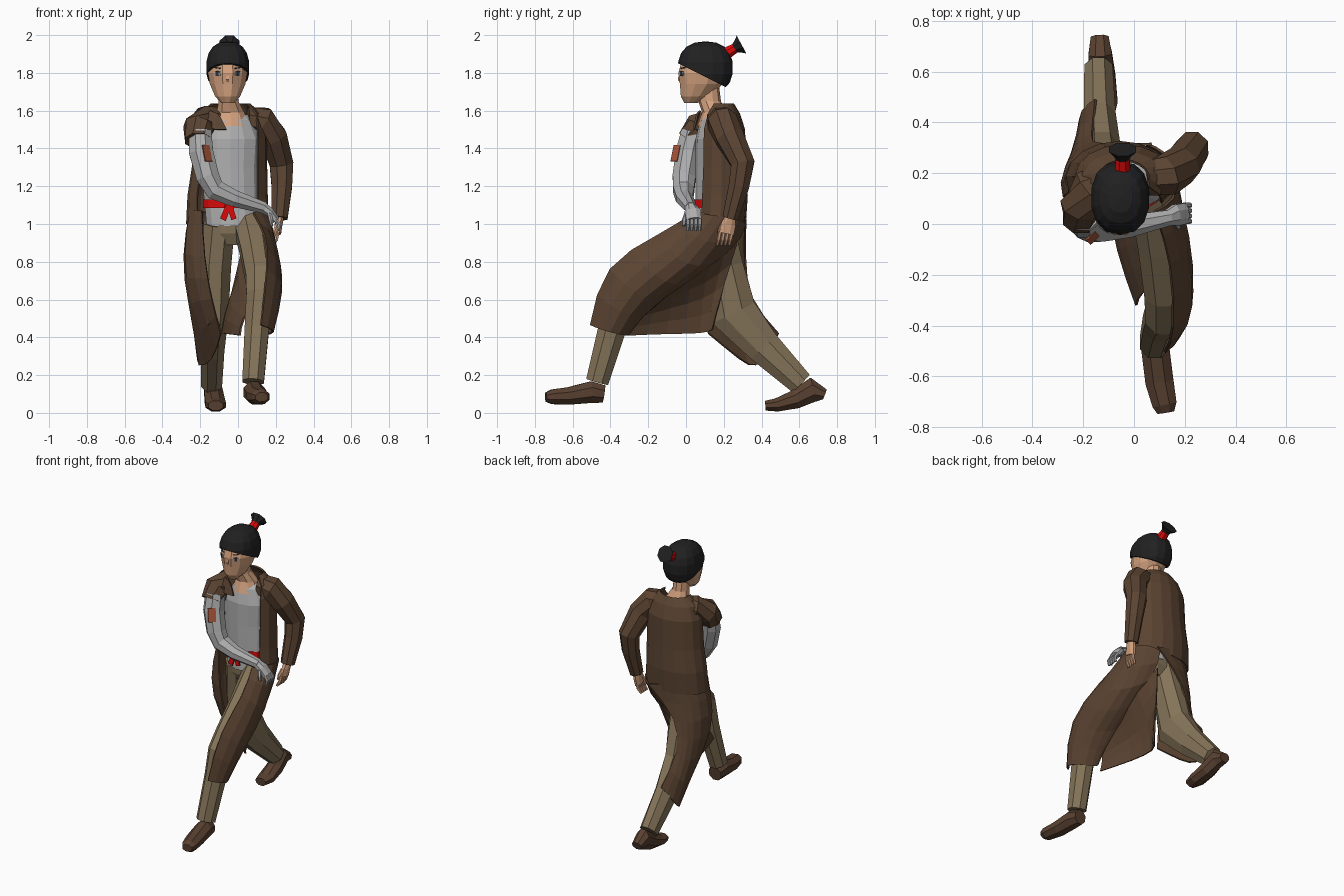
import bpy, bmesh
from math import sin, cos, pi, radians, copysign
from mathutils import Vector, Matrix
from mathutils.bvhtree import BVHTree


def mat(name, r, g, b):
    m = bpy.data.materials.new(name)
    m.diffuse_color = (r, g, b, 1)
    return m


COAT = mat("coat brown", .106, .058, .032)
PANTS = mat("trouser tan", .235, .175, .1)
SHIRT = mat("pale grey", .43, .43, .43)
RED = mat("red", .72, .003, .003)
SKIN = mat("skin", .66, .36, .21)
HAIR = mat("hair black", .015, .015, .016)
PATCH = mat("rust patch", .38, .09, .042)
SHOE = mat("shoe brown", .1, .053, .031)
EYE = mat("eye slate", .03, .04, .055)


def finish(name, bm, material):
    bmesh.ops.recalc_face_normals(bm, faces=bm.faces)
    me = bpy.data.meshes.new(name)
    bm.to_mesh(me)
    bm.free()
    me.materials.append(material)
    ob = bpy.data.objects.new(name, me)
    bpy.context.collection.objects.link(ob)
    return ob


def tube(name, rings, material, n=8, ref=(1, 0, 0), level=False):
    """Loft ellipses; each ring is x, y, z, radius along ref, other radius."""
    bm = bmesh.new()
    pts = [Vector(r[:3]) for r in rings]
    loops = []
    for i, r in enumerate(rings):
        a, b = pts[max(i - 1, 0)], pts[min(i + 1, len(pts) - 1)]
        t = Vector((0, 0, 1)) if level else (b - a).normalized()
        u = Vector(ref)
        u = (u - t * u.dot(t)).normalized()
        v = t.cross(u)
        rx, ry = r[3], r[-1]
        ang = [2 * pi * (k + .5) / n for k in range(n)]
        loops.append([bm.verts.new(pts[i] + u * rx * cos(q) + v * ry * sin(q)) for q in ang])
    for l0, l1 in zip(loops, loops[1:]):
        for k in range(n):
            bm.faces.new((l0[k], l0[(k + 1) % n], l1[(k + 1) % n], l1[k]))
    bm.faces.new(loops[0])
    bm.faces.new(loops[-1])
    return finish(name, bm, material)


def sheet(name, rows, material, smooth=1, thick=.01):
    """Cloth through a grid of points."""
    bm = bmesh.new()
    g = [[bm.verts.new(p) for p in row] for row in rows]
    for r0, r1 in zip(g, g[1:]):
        for k in range(len(r0) - 1):
            bm.faces.new((r0[k], r0[k + 1], r1[k + 1], r1[k]))
    ob = finish(name, bm, material)
    if smooth:
        s = ob.modifiers.new("soften", 'SUBSURF')
        s.levels = s.render_levels = smooth
        s.boundary_smooth = 'PRESERVE_CORNERS'
    s = ob.modifiers.new("cloth", 'SOLIDIFY')
    s.thickness, s.offset = thick, 0
    return ob


def plate(name, target, origin, direction, w, h, material, lift=.001, roll=0):
    """Thin plate laid on the target where a ray from origin meets it."""
    me = target.data
    tree = BVHTree.FromPolygons([v.co for v in me.vertices], [p.vertices for p in me.polygons])
    hit, nor, _, _ = tree.ray_cast(Vector(origin), Vector(direction).normalized())
    if hit is None:
        return
    if nor.dot(Vector(direction)) > 0:
        nor = -nor
    up = (Vector((0, 0, 1)) - nor * nor.z).normalized()
    rot = Matrix((up.cross(nor), up, nor)).transposed().to_4x4()
    bm = bmesh.new()
    bmesh.ops.create_cube(bm, size=1)
    m = Matrix.Translation(hit + nor * lift) @ rot @ Matrix.Rotation(roll, 4, 'Z')
    bm.transform(m @ Matrix.Diagonal((w, h, .006, 1)))
    return finish(name, bm, material)


# Head, neck and face
head = tube("head", [(-.055, .025, 1.64, .035, .035), (-.055, .05, 1.675, .068, .08),
                     (-.055, .08, 1.74, .097, .116), (-.055, .09, 1.80, .108, .135),
                     (-.055, .1, 1.855, .1, .13), (-.055, .1, 1.89, .08, .09)], SKIN, 12, level=True)
tube("neck", [(-.035, .15, 1.52, .1, .09), (-.04, .15, 1.59, .078, .065),
              (-.05, .125, 1.65, .055, .06), (-.055, .115, 1.75, .052, .058)], SKIN, 10, level=True)
for s in (-1, 1):
    x = -.055 + s * .053
    plate("eye_white", head, (x, -1, 1.797), (0, 1, 0), .034, .02, SHIRT)
    plate("iris", head, (x, -1, 1.797), (0, 1, 0), .018, .024, EYE, .003)
    plate("eyebrow", head, (x, -1, 1.826), (0, 1, 0), .04, .006, HAIR, roll=s * .12)
tube("nose", [(-.055, -.03, 1.80, .006), (-.055, -.036, 1.765, .011),
              (-.055, -.025, 1.75, .008)], SKIN, 4)

# Boxy hair cap cut along a sloping hairline, with tie and tuft
bm = bmesh.new()
bmesh.ops.create_uvsphere(bm, u_segments=14, v_segments=9, radius=1)
for v in bm.verts:
    v.co = [copysign(abs(c) ** .85, c) for c in v.co]
bm.transform(Matrix.Translation((-.054, .103, 1.827)) @ Matrix.Diagonal((.117, .146, .14, 1)))
cut = bmesh.ops.bisect_plane(bm, geom=bm.verts[:] + bm.edges[:] + bm.faces[:],
                             plane_co=(0, -.04, 1.85), plane_no=(0, .5, 1), clear_inner=True)
bmesh.ops.edgeloop_fill(bm, edges=[e for e in cut["geom_cut"] if isinstance(e, bmesh.types.BMEdge)])
finish("hair", bm, HAIR)
tube("hair_tie", [(-.045, .2, 1.895, .036), (-.045, .262, 1.932, .028)], RED)
tube("hair_tuft", [(-.045, .25, 1.925, .025), (-.045, .27, 1.937, .035),
                   (-.045, .294, 1.95, .058)], HAIR)

# Shirt, belt and hips
shirt = tube("shirt", [(-.02, .15, .99, .15, .105), (-.03, .15, 1.1, .15, .1),
                       (-.04, .162, 1.3, .16, .112), (-.04, .165, 1.45, .17, .115),
                       (-.04, .16, 1.55, .125, .085), (-.04, .16, 1.58, .09, .05)],
             SHIRT, 14, level=True)
belt = tube("belt", [(-.035, .15, 1.085, .155, .108), (-.035, .15, 1.13, .155, .108)],
            RED, 14, level=True)
plate("belt_knot", belt, (-.045, -1, 1.105), (0, 1, 0), .05, .05, RED, .005)
sheet("belt_tail_left", [[(-.06, .034, 1.1), (-.03, .034, 1.1)],
                         [(-.035, .034, 1.02), (-.008, .034, 1.03)]], RED, 0)
sheet("belt_tail_right", [[(-.065, .03, 1.1), (-.035, .03, 1.1)],
                          [(-.095, .03, 1.03), (-.065, .03, 1.015)]], RED, 0)
tube("hips", [(-.03, .155, .89, .09, .07), (-.025, .155, .95, .14, .1),
              (-.02, .152, 1.03, .15, .102)], PANTS, 12, level=True)

# Legs and shoes
tube("front_leg", [(.07, .14, 1.0, .1, .09), (.1, -.08, .84, .09, .1),
                   (.12, -.27, .71, .085, .095), (.118, -.36, .62, .08, .09),
                   (.1, -.39, .45, .07, .08), (.08, -.47, .165, .062, .065)], PANTS)
tube("back_leg", [(-.1, .16, 1.0, .09, .1), (-.12, .2, .78, .09, .11),
                  (-.125, .25, .53, .08, .135), (-.135, .41, .35, .068, .1),
                  (-.14, .61, .155, .06, .07)], PANTS)
tube("front_shoe", [(.08, -.435, .1, .047, .05), (.085, -.5, .11, .06, .062),
                    (.1, -.62, .09, .06, .05), (.12, -.71, .085, .052, .042),
                    (.125, -.742, .083, .036, .026)], SHOE)
tube("back_shoe", [(-.118, .42, .038, .042, .028), (-.118, .48, .042, .058, .038),
                   (-.125, .58, .072, .056, .054), (-.133, .67, .122, .05, .07),
                   (-.135, .735, .098, .038, .03)], SHOE)

# Coat body, open at the front
rows = []
for z, cx, cy, rx, ry, a in [(1.635, -.04, .175, .1, .075, 70), (1.585, -.04, .175, .16, .105, 58),
                             (1.5, -.04, .18, .19, .128, 50), (1.3, -.045, .18, .195, .133, 50),
                             (1.15, -.055, .18, .208, .142, 50), (1.0, -.055, .175, .215, .137, 48)]:
    ts = [radians(a + (360 - 2 * a) * k / 12) for k in range(13)]
    rows.append([(cx + rx * sin(t), cy - ry * cos(t), z) for t in ts])
sheet("coat_body", rows, COAT, 0)
sheet("coat_lapel", [[(-.15, .075, 1.6), (-.11, .06, 1.585), (-.09, .055, 1.56)],
                     [(-.19, .05, 1.52), (-.12, .04, 1.5), (-.06, .04, 1.5)]], COAT, 0)

# Coat skirt: over the front thigh, between the legs, and around the back thigh
sheet("coat_left_skirt", [
    [(.08, .05, 1.06), (.165, .09, 1.05), (.17, .2, 1.04), (.12, .29, 1.03), (.05, .315, 1.0)],
    [(.15, -.14, .94), (.225, -.1, .86), (.215, .02, .75), (.12, .17, .77), (.03, .27, .86)],
    [(.16, -.44, .79), (.26, -.36, .7), (.235, -.23, .61), (.1, -.2, .58), (.06, -.16, .6)],
    [(.12, -.505, .465), (.19, -.45, .44), (.185, -.35, .415), (.08, -.3, .41), (.05, -.3, .43)]], COAT)
sheet("coat_middle_flap", [
    [(.03, .27, .9), (.07, .13, .77), (.1, -.08, .68), (.11, -.24, .61)],
    [(-.02, .2, .68), (-.06, .1, .61), (-.06, -.08, .56), (.02, -.27, .5)],
    [(-.04, .14, .44), (-.1, .1, .42), (-.07, -.1, .42), (.01, -.32, .41)]], COAT)
sheet("coat_right_skirt", [
    [(-.19, .06, 1.07), (-.27, .12, 1.07), (-.24, .24, 1.07), (-.12, .31, 1.06), (.07, .315, 1.02)],
    [(-.18, .05, .82), (-.315, .08, .86), (-.285, .22, .82), (-.23, .29, .8), (-.16, .31, .83)],
    [(-.14, .07, .6), (-.285, .13, .59), (-.255, .25, .57), (-.22, .31, .57), (-.17, .325, .6)],
    [(-.09, .12, .42), (-.13, .3, .27), (-.22, .37, .23), (-.21, .45, .33), (-.15, .49, .42)]], COAT)

# Left arm: long coat sleeve and bare hand
tube("left_sleeve", [(.05, .18, 1.55, .075), (.125, .19, 1.545, .084), (.185, .23, 1.46, .08),
                     (.23, .3, 1.32, .068), (.232, .28, 1.2, .059), (.22, .235, 1.03, .046)],
     COAT, ref=(0, 1, 0))
tube("left_palm", [(.22, .237, 1.04, .03, .026), (.215, .225, 1.0, .042, .022),
                   (.21, .215, .95, .042, .02)], SKIN, ref=(0, 1, 0))

# Right arm: short coat sleeve, wrapped arm and hand, rust patch
tube("right_sleeve", [(-.08, .18, 1.55, .07), (-.17, .14, 1.545, .084),
                      (-.21, .07, 1.51, .083), (-.21, .02, 1.44, .075)], COAT, ref=(0, 1, 0))
arm = tube("right_arm", [(-.2, .035, 1.49, .064), (-.195, .01, 1.38, .069), (-.16, -.01, 1.25, .066),
                         (-.12, -.012, 1.18, .06), (-.02, -.008, 1.135, .048),
                         (.14, .025, 1.085, .033)], SHIRT, ref=(0, 1, 0))
plate("arm_patch", arm, (.1, -.6, 1.375), (-.295, .61, 0), .05, .09, PATCH)
tube("right_palm", [(.13, .023, 1.088, .032), (.165, .035, 1.065, .046, .027),
                    (.2, .042, 1.02, .044, .024)], SHIRT, ref=(0, 1, 0))

# Fingers and thumbs
for k in range(4):
    d = (k - 1.5) * .021
    tube("left_finger", [(.21, .213 + d, .96, .011), (.203, .205 + d, .92, .011),
                         (.185, .198 + d, .89, .008)], SKIN, 6)
    tube("right_finger", [(.195, .042 + d, 1.03, .011), (.22, .042 + d, .995, .011),
                          (.212, .04 + d, .965, .008)], SHIRT, 6)
tube("left_thumb", [(.21, .195, 1.0, .013), (.195, .178, .96, .012), (.19, .175, .93, .008)], SKIN, 6)
tube("right_thumb", [(.165, .005, 1.06, .013), (.175, -.01, 1.02, .012),
                     (.18, -.012, .99, .008)], SHIRT, 6)
